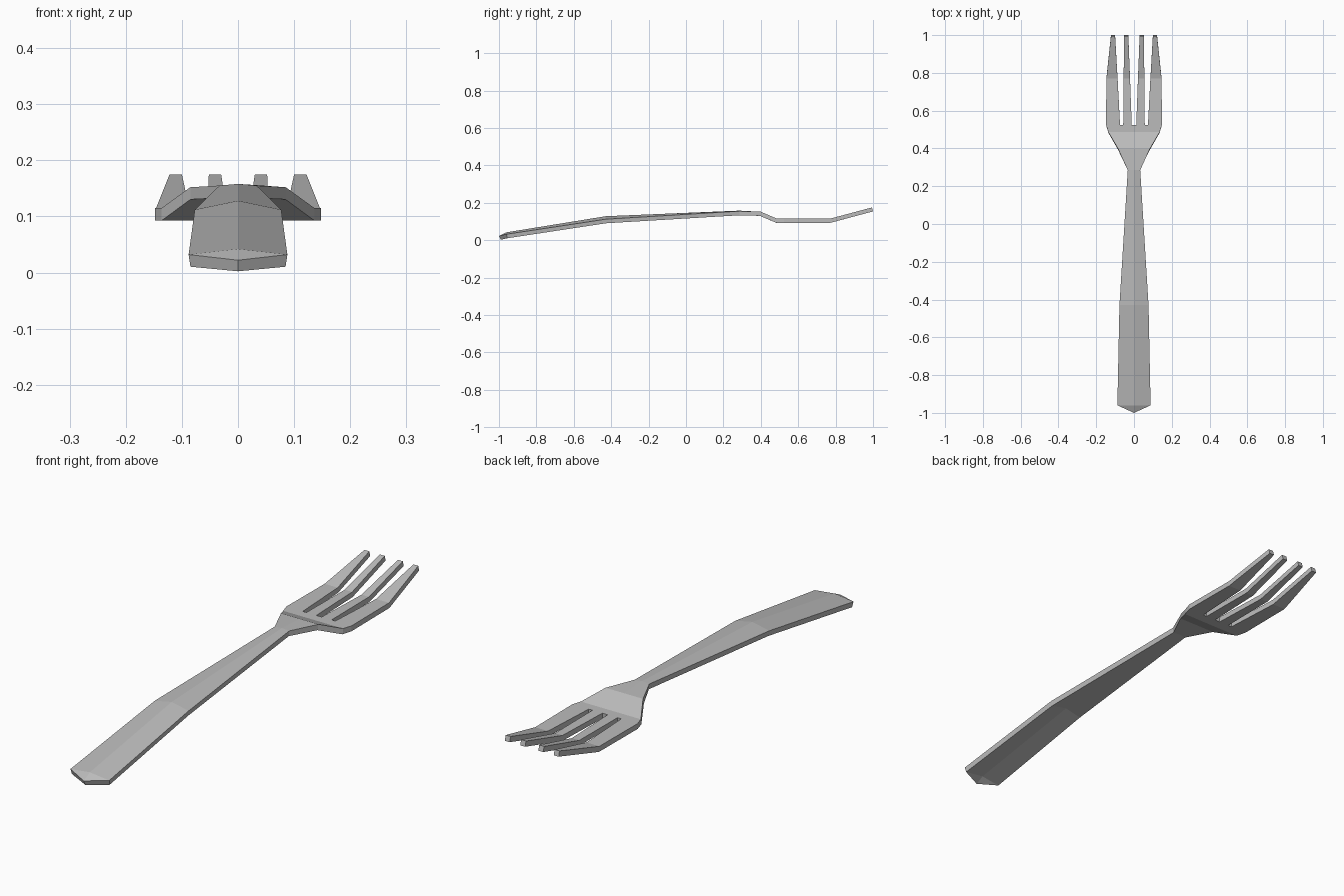
import bpy, bmesh

cube = bpy.data.objects.get("Cube")
if cube:
    bpy.data.objects.remove(cube, do_unlink=True)

steel = bpy.data.materials.new("grey steel")
steel.use_nodes = True
grey = (0.5, 0.5, 0.5, 1)
steel.diffuse_color = grey
steel.node_tree.nodes["Principled BSDF"].inputs["Base Color"].default_value = grey

bm = bmesh.new()


def row(y, z, xs):
    return [bm.verts.new((x, y, z)) for x in xs]


def bridge(a, b):
    for i in range(len(a) - 1):
        bm.faces.new((a[i], a[i + 1], b[i + 1], b[i]))


# Handle, neck and shoulders: y, half width, ridge height, edge height
stations = [
    (-0.96, 0.088, 0.042, 0.032),
    (-0.43, 0.077, 0.128, 0.112),
    (0.285, 0.033, 0.158, 0.155),
    (0.40, 0.085, 0.152, 0.152),
    (0.487, 0.136, 0.115, 0.115),
]
rows = []
for y, half, ridge, edge in stations:
    r = row(y, edge, (-half, 0, half))
    r[1].co.z = ridge
    rows.append(r)
for a, b in zip(rows, rows[1:]):
    bridge(a, b)

# Pointed butt of the handle
tip = bm.verts.new((0, -1, 0.022))
left, mid, right = rows[0]
bm.faces.new((tip, mid, left))
bm.faces.new((tip, right, mid))

# Tines: x pairs at root, bend and tip, mirrored across the middle
def mirrored(xs):
    return xs + [-x for x in reversed(xs)]


root = row(0.525, 0.115, mirrored([-0.148, -0.074, -0.057, -0.012]))
bend = row(0.77, 0.115, mirrored([-0.146, -0.087, -0.055, -0.021]))
ends = row(0.994, 0.175, mirrored([-0.122, -0.10, -0.052, -0.03]))
bm.faces.new(rows[-1] + root[::-1])
for i in range(0, len(root), 2):
    bridge(root[i:i + 2], bend[i:i + 2])
    bridge(bend[i:i + 2], ends[i:i + 2])

bm.normal_update()
mesh = bpy.data.meshes.new("fork")
bm.to_mesh(mesh)
bm.free()
mesh.materials.append(steel)
fork = bpy.data.objects.new("fork", mesh)
bpy.context.collection.objects.link(fork)

# Sheet thickness below the top surface
solid = fork.modifiers.new("thickness", "SOLIDIFY")
solid.thickness = 0.022
solid.offset = -1
solid.use_even_offset = True
